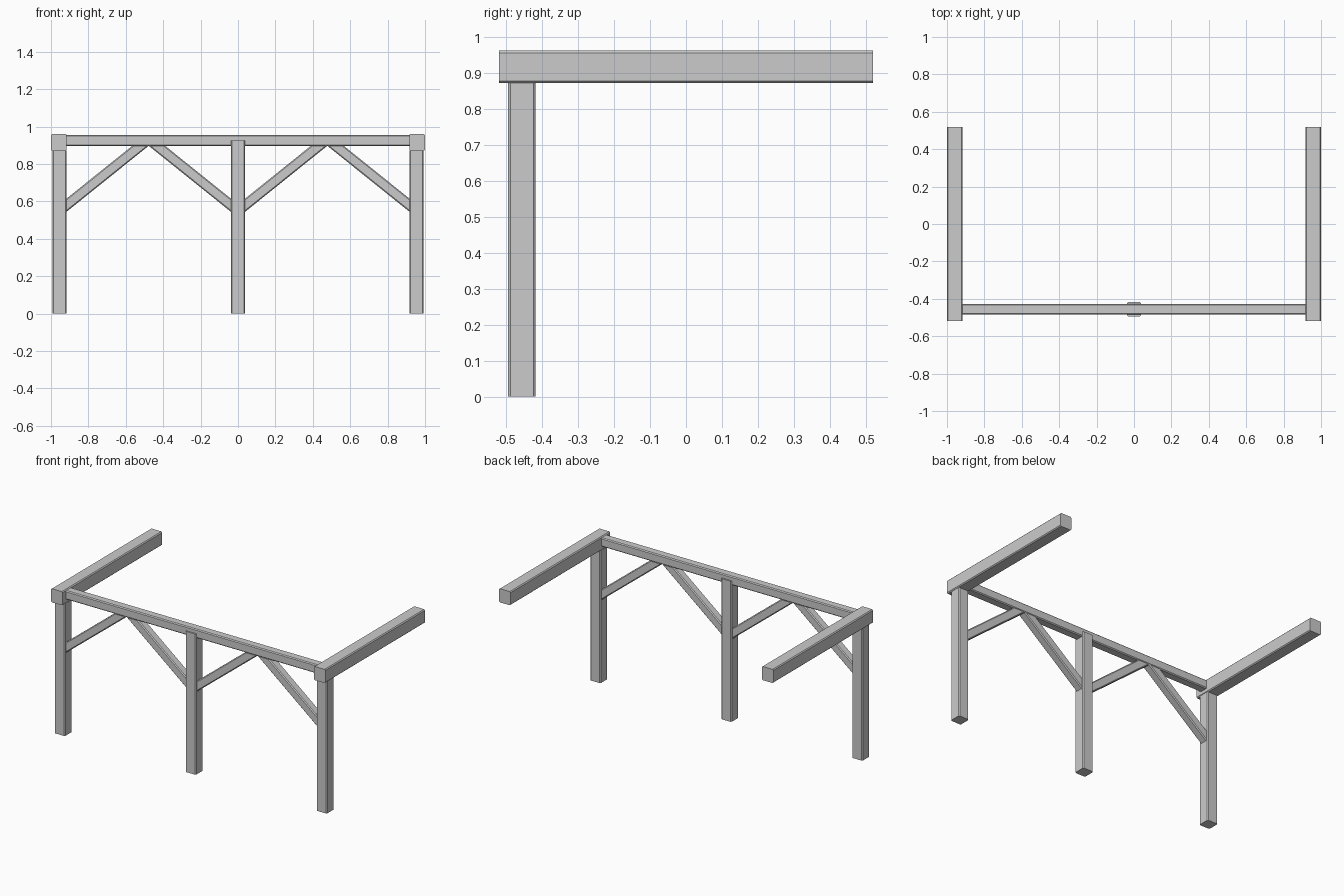
import bpy, bmesh
from mathutils import Vector

if "Cube" in bpy.data.objects:
    bpy.data.objects.remove(bpy.data.objects["Cube"])

ROW = -0.456  # y of the post row


def timber(name, a, b, w, h, side, na=None, nb=None, c=0.006):
    """Chamfered timber from a to b; w runs along 'side', ends mitred to planes na / nb."""
    a, b, u = Vector(a), Vector(b), Vector(side)
    d = (b - a).normalized()
    v = d.cross(u)
    na, nb = Vector(na or d), Vector(nb or d)
    x, y = w / 2, h / 2
    prof = [(x, y - c), (x - c, y), (c - x, y), (-x, y - c),
            (-x, c - y), (c - x, -y), (x - c, -y), (x, c - y)]
    bm = bmesh.new()
    rings = []
    for p, n in ((a, na), (b, nb)):
        offs = [u * s + v * t for s, t in prof]
        rings.append([bm.verts.new(p + o - d * (o.dot(n) / d.dot(n))) for o in offs])
    r0, r1 = rings
    bm.faces.new(r0)
    bm.faces.new(r1)
    for i in range(8):
        j = (i + 1) % 8
        bm.faces.new((r0[i], r0[j], r1[j], r1[i]))
    bmesh.ops.recalc_face_normals(bm, faces=bm.faces)
    me = bpy.data.meshes.new(name)
    bm.to_mesh(me)
    bm.free()
    ob = bpy.data.objects.new(name, me)
    bpy.context.collection.objects.link(ob)
    return ob


X, Z = (1, 0, 0), (0, 0, 1)

# Long beam and the centre post that clasps it
timber("long_beam", (-0.916, ROW, 0.926), (0.916, ROW, 0.926), 0.058, 0.058, (0, 1, 0))
timber("centre_post", (0, ROW, 0), (0, ROW, 0.927), 0.076, 0.076, X)

for s, side in ((-1, "left"), (1, "right")):
    # End post with the cantilevered beam resting on it
    timber(side + "_post", (s * 0.955, ROW, 0), (s * 0.955, ROW, 0.872), 0.076, 0.076, X)
    timber(side + "_end_beam", (s * 0.958, -0.519, 0.916), (s * 0.958, 0.519, 0.916),
           0.084, 0.09, X)
    # Diagonal braces, cut flush with post and beam
    for part, x0, x1 in (("outer", 0.917, 0.522), ("inner", 0.038, 0.433)):
        timber(f"{side}_{part}_brace", (s * x0, ROW, 0.58), (s * x1, ROW, 0.897),
               0.055, 0.055, (0, 1, 0), X, Z)
